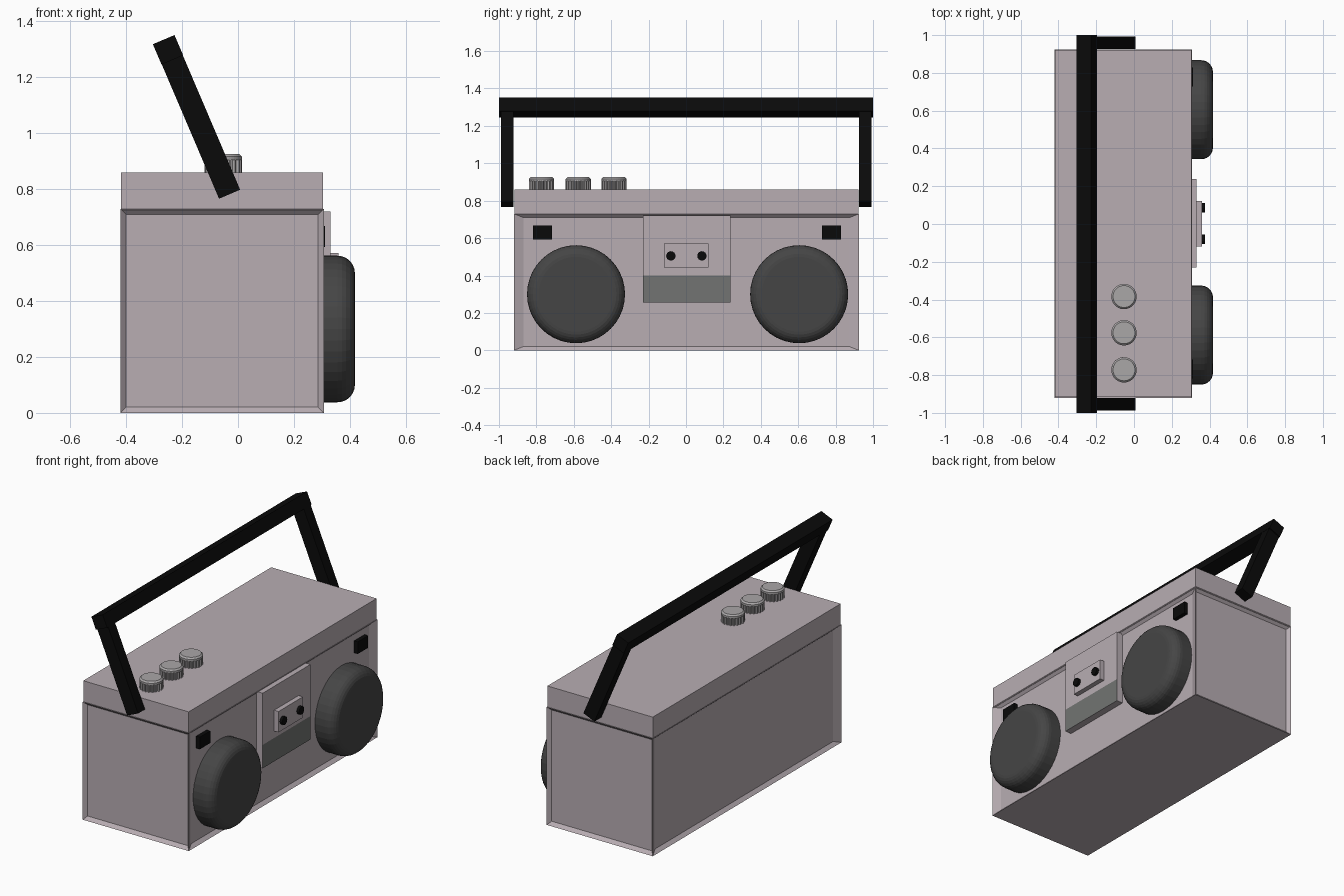
import bpy, bmesh, math
from mathutils import Matrix, Vector

if "Cube" in bpy.data.objects:
    bpy.data.objects.remove(bpy.data.objects["Cube"])


def mat(name, r, g, b):
    m = bpy.data.materials.new(name)
    m.diffuse_color = (r, g, b, 1)
    m.use_nodes = True
    m.node_tree.nodes["Principled BSDF"].inputs["Base Color"].default_value = m.diffuse_color
    return m


SHELL = mat("mauve_grey_plastic", 0.48, 0.42, 0.45)
BLACK = mat("black_plastic", 0.003, 0.003, 0.003)
DARK = mat("dark_grey_mesh", 0.06, 0.06, 0.06)
GREY = mat("mid_grey", 0.17, 0.175, 0.17)
KNOB = mat("knob_grey", 0.40, 0.385, 0.39)


def finish(name, bm, *mats):
    bmesh.ops.recalc_face_normals(bm, faces=bm.faces)
    me = bpy.data.meshes.new(name)
    bm.to_mesh(me)
    bm.free()
    for m in mats:
        me.materials.append(m)
    ob = bpy.data.objects.new(name, me)
    bpy.context.collection.objects.link(ob)
    return ob


def box_bm(lo, hi):
    lo, hi = Vector(lo), Vector(hi)
    bm = bmesh.new()
    bmesh.ops.create_cube(bm, size=1, matrix=Matrix.Translation((lo + hi) / 2)
                          @ Matrix.Diagonal((*(hi - lo), 1)))
    bm.normal_update()
    return bm


def box(name, lo, hi, m):
    return finish(name, box_bm(lo, hi), m)


def lathe(name, profile, steps, matrix, m):
    """Spin (radius, height) points about z, then place by matrix."""
    bm = bmesh.new()
    rings = [[bm.verts.new((r * math.cos(2 * math.pi * i / steps),
                            r * math.sin(2 * math.pi * i / steps), h))
              for i in range(steps)] for r, h in profile]
    for a, b in zip(rings, rings[1:]):
        for i in range(steps):
            j = (i + 1) % steps
            bm.faces.new((a[i], a[j], b[j], b[i]))
    bm.faces.new(rings[0][::-1])
    bm.faces.new(rings[-1])
    bm.transform(matrix)
    return finish(name, bm, m)


# Lower case: a box whose four walls are sunken panels
bm = box_bm((-0.42, -0.92, 0), (0.307, 0.925, 0.73))
centre = Vector((-0.0565, 0.0025, 0.365))
inset = Vector((0.944, 0.944, 0.944))
for f in [f for f in bm.faces if abs(f.normal.z) < 0.5]:
    n = f.normal.copy()
    bmesh.ops.inset_individual(bm, faces=[f], thickness=0.001)
    for v in f.verts:
        corner = Vector([(0.307 if v.co.x > centre.x else -0.42),
                         (0.925 if v.co.y > centre.y else -0.92),
                         (0.73 if v.co.z > centre.z else 0)])
        p = centre + (corner - centre) * inset.x
        for k in range(3):
            if abs(n[k]) > 0.5:
                p[k] = corner[k] - n[k] * 0.02
        v.co = p
finish("lower_case", bm, SHELL)

# Upper case
box("upper_case", (-0.418, -0.917, 0.725), (0.304, 0.922, 0.86), SHELL)

# Speakers and small black windows above them
TO_X = Matrix.Rotation(math.pi / 2, 4, 'Y')
arc = [(0.2 + 0.062 * math.cos(t), 0.356 + 0.062 * math.sin(t))
       for t in [math.radians(a) for a in range(0, 91, 15)]]
for side, y, wy in (("left", -0.588, -0.768), ("right", 0.605, 0.778)):
    lathe(side + "_speaker", [(0.262, 0.28)] + arc, 40,
          Matrix.Translation((0, y, 0.3)) @ TO_X, DARK)
    box(side + "_window", (0.28, wy - 0.051, 0.593), (0.312, wy + 0.051, 0.668), BLACK)

# Tape door with a grey lower front
box("tape_door", (0.28, -0.23, 0.4), (0.33, 0.238, 0.72), SHELL)
bm = box_bm((0.28, -0.23, 0.255), (0.33, 0.238, 0.4))
for f in bm.faces:
    f.material_index = 1 if f.normal.x > 0.5 else 0
finish("tape_door_base", bm, SHELL, GREY)
box("tape_window", (0.32, -0.118, 0.443), (0.36, 0.121, 0.572), SHELL)
for y in (-0.081, 0.085):
    lathe("tape_spool", [(0.025, 0.35), (0.025, 0.377)], 16,
          Matrix.Translation((0, y, 0.505)) @ TO_X, BLACK)

# Ribbed knobs with a chamfered cap
for y in (-0.772, -0.576, -0.384):
    place = Matrix.Translation((-0.053, y, 0))
    lathe("knob_cap", [(0.067, 0.905), (0.067, 0.917), (0.058, 0.926)], 40, place, KNOB)
    bm = bmesh.new()
    ring = []
    for i in range(80):
        a = 2 * math.pi * (i + 0.5) / 80
        r = 0.067 if i % 4 < 2 else 0.059
        ring.append(bm.verts.new((r * math.cos(a), r * math.sin(a), 0.85)))
    face = bm.faces.new(ring)
    out = bmesh.ops.extrude_face_region(bm, geom=[face])["geom"]
    bmesh.ops.translate(bm, vec=(0, 0, 0.056),
                        verts=[g for g in out if isinstance(g, bmesh.types.BMVert)])
    bm.transform(place)
    finish("knob_grip", bm, KNOB)

# Tilted carrying handle
TILT = Matrix.Translation((-0.03, 0, 0.782)) @ Matrix.Rotation(math.radians(-23.1), 4, 'Y')
for name, lo, hi in (("handle_left_arm", (-0.041, -0.988, 0), (0.041, -0.921, 0.53)),
                     ("handle_right_arm", (-0.041, 0.926, 0), (0.041, 0.993, 0.53)),
                     ("handle_bar", (-0.042, -1, 0.522), (0.042, 1, 0.601))):
    bm = box_bm(lo, hi)
    bm.transform(TILT)
    finish(name, bm, BLACK)
